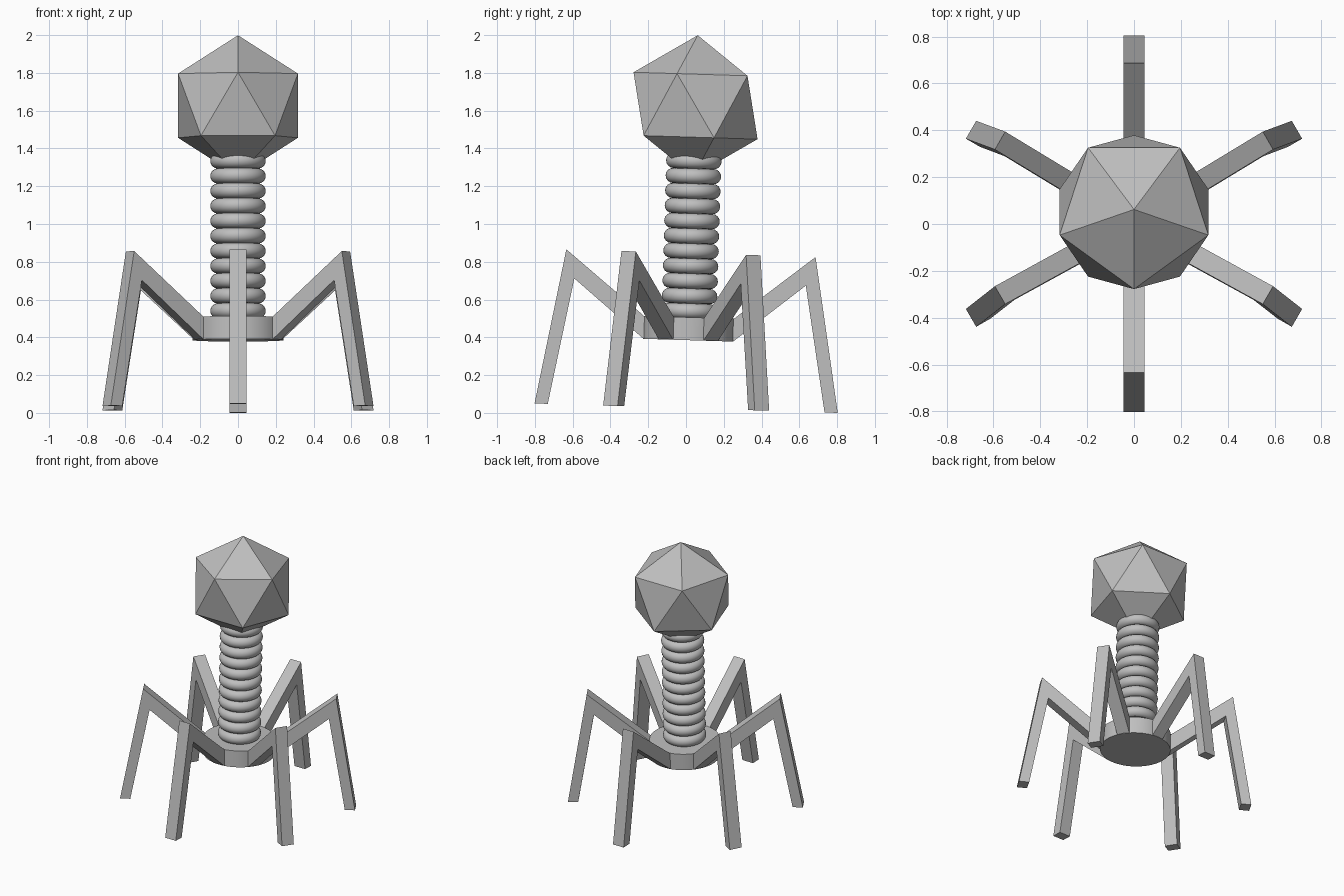
import bpy, bmesh
from math import radians
from mathutils import Matrix, Vector

cube = bpy.data.objects.get("Cube")
if cube:
    bpy.data.objects.remove(cube, do_unlink=True)

grey = bpy.data.materials.new("plain grey")
grey.use_nodes = True
grey.diffuse_color = (0.52, 0.52, 0.52, 1)
grey.node_tree.nodes["Principled BSDF"].inputs["Base Color"].default_value = grey.diffuse_color

# The whole figure leans slightly backwards
LEAN = Matrix.Rotation(radians(-1.78), 4, 'X')


def finish(obj, name, local=Matrix(), smooth=False):
    obj.name = name
    obj.data.materials.append(grey)
    obj.matrix_world = LEAN @ local
    if smooth:
        bpy.ops.object.select_all(action='DESELECT')
        obj.select_set(True)
        bpy.context.view_layer.objects.active = obj
        bpy.ops.object.shade_smooth_by_angle(angle=radians(40))
    return obj


def from_bmesh(bm, name, local=Matrix(), smooth=False):
    bmesh.ops.recalc_face_normals(bm, faces=bm.faces)
    mesh = bpy.data.meshes.new(name)
    bm.to_mesh(mesh)
    bm.free()
    obj = bpy.data.objects.new(name, mesh)
    bpy.context.collection.objects.link(obj)
    return finish(obj, name, local, smooth)


def cylinder(name, radius, bottom, top):
    bm = bmesh.new()
    bmesh.ops.create_cone(bm, cap_ends=True, segments=64, radius1=radius,
                          radius2=radius, depth=top - bottom)
    place = Matrix.Translation((0, 0, (top + bottom) / 2))
    return from_bmesh(bm, name, place, smooth=True)


# Faceted head, one upper corner facing the front
bm = bmesh.new()
bmesh.ops.create_icosphere(bm, subdivisions=1, radius=0.373)
from_bmesh(bm, "head", Matrix.Translation((0, 0, 1.627)) @ Matrix.Rotation(radians(-90), 4, 'Z'))

# Ribbed neck
cylinder("neck_core", 0.11, 0.45, 1.335)
for i in range(11):
    bpy.ops.mesh.primitive_torus_add(major_segments=48, minor_segments=16,
                                     major_radius=0.107, minor_radius=0.04)
    finish(bpy.context.object, f"neck_ring_{i + 1}",
           Matrix.Translation((0, 0, 0.54 + i * 0.0794)), smooth=True)

# Base disc
cylinder("base_disc", 0.24, 0.385, 0.506)

# Six bent legs: a side profile (radius, height) given thickness
PROFILE = [(0.22, 0.385), (0.237, 0.385), (0.613, 0.693), (0.733, 0.025),
           (0.803, 0.025), (0.66, 0.846), (0.237, 0.505), (0.22, 0.505)]
HALF_WIDTH = 0.044
for i in range(6):
    bm = bmesh.new()
    side = bm.faces.new([bm.verts.new((r, -HALF_WIDTH, z)) for r, z in PROFILE])
    ext = bmesh.ops.extrude_face_region(bm, geom=[side], use_keep_orig=True)
    moved = [g for g in ext["geom"] if isinstance(g, bmesh.types.BMVert)]
    bmesh.ops.translate(bm, verts=moved, vec=Vector((0, 2 * HALF_WIDTH, 0)))
    from_bmesh(bm, f"leg_{i + 1}", Matrix.Rotation(radians(30 + 60 * i), 4, 'Z'))
